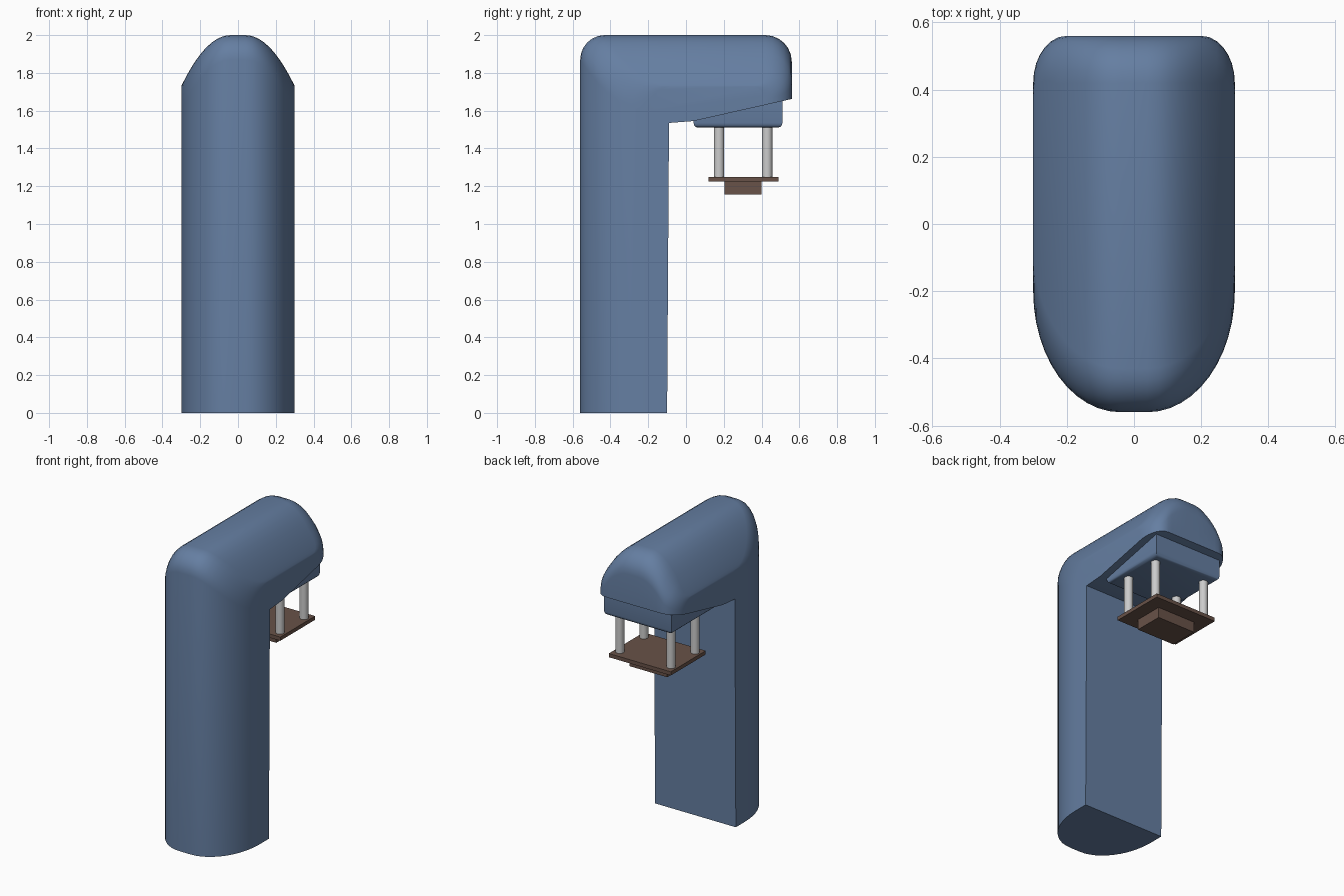
import bpy, bmesh
from math import sin, cos, pi, sqrt

if "Cube" in bpy.data.objects:
    bpy.data.objects.remove(bpy.data.objects["Cube"])


def material(name, rgb):
    m = bpy.data.materials.new(name)
    m.diffuse_color = (*rgb, 1)
    m.use_nodes = True
    m.node_tree.nodes["Principled BSDF"].inputs["Base Color"].default_value = m.diffuse_color
    return m


BLUE = material("blue_shell", (0.13, 0.21, 0.36))
BROWN = material("brown_plate", (0.14, 0.085, 0.065))


def finish(name, bm, mat=None, smooth=None):
    bmesh.ops.recalc_face_normals(bm, faces=bm.faces)
    me = bpy.data.meshes.new(name)
    bm.to_mesh(me)
    bm.free()
    ob = bpy.data.objects.new(name, me)
    bpy.context.collection.objects.link(ob)
    if mat:
        me.materials.append(mat)
    if smooth:
        bpy.ops.object.select_all(action='DESELECT')
        bpy.context.view_layer.objects.active = ob
        ob.select_set(True)
        bpy.ops.object.shade_smooth_by_angle(angle=smooth * pi / 180)
    return ob


def loft(sections):
    """Skin a row of equal-length closed (x, y, z) loops and cap the ends."""
    bm = bmesh.new()
    rows = [[bm.verts.new(p) for p in s] for s in sections]
    n = len(rows[0])
    for a, b in zip(rows, rows[1:]):
        for i in range(n):
            j = (i + 1) % n
            bm.faces.new((a[i], a[j], b[j], b[i]))
    bm.faces.new(rows[0])
    bm.faces.new(rows[-1])
    return bm


def box(name, x, y0, y1, z0, z1, mat):
    ring = [(y0, z0), (y1, z0), (y1, z1), (y0, z1)]
    return finish(name, loft([[(s * x, y, z) for y, z in ring] for s in (-1, 1)]), mat)


def under(y):
    return 1.545 + (y - 0.04) * 0.225


# Body: L-shaped side profile that shrinks towards both sides
def body_section(x):
    u = max(0, (abs(x) - 0.04) / 0.26)
    v = min(1, max(0, (abs(x) - 0.2) / 0.1))
    front = -0.56 + 0.36 * (1 - sqrt(max(0, 1 - u * u)))
    top = 2.0 - 0.27 * u * u
    back = 0.56 - 0.14 * (1 - sqrt(max(0, 1 - v * v)))
    low = under(back)
    r, rb = 0.13, min(0.14, 0.7 * (top - low))
    arc = [k * pi / 12 for k in range(7)]
    pts = [(front, 0)]
    pts += [(front + r - r * cos(a), top - r + r * sin(a)) for a in arc]
    pts += [(back - rb + rb * sin(a), top - rb + rb * cos(a)) for a in arc]
    pts += [(back, low), (0.04, 1.545), (-0.09, 1.535), (-0.1, 0)]
    return [(x, y, z) for y, z in pts]


half = [0.04 + 0.26 * sin(k * pi / 24) for k in range(13)]
stations = [-x for x in reversed(half)] + half
finish("body", loft([body_section(x) for x in stations]), BLUE, 32)

# Wedge-shaped housing under the head, rounded along its lower edge
ring = [(0.04, 1.51), (0.51, 1.51), (0.51, under(0.51) + 0.015), (0.04, under(0.04) + 0.015)]
bm = loft([[(s * 0.25, y, z) for y, z in ring] for s in (-1, 1)])
lower = [e for e in bm.edges if all(v.co.z < 1.511 for v in e.verts)]
bmesh.ops.bevel(bm, geom=lower, offset=0.025, segments=3, profile=0.5, affect='EDGES')
finish("head_housing", bm, BLUE, 32)

# Four rods carrying the plate
for i, (x, y) in enumerate([(sx * 0.19, y) for sx in (-1, 1) for y in (0.175, 0.43)]):
    ring = [(x + 0.027 * cos(k * pi / 12), y + 0.027 * sin(k * pi / 12)) for k in range(24)]
    finish(f"rod_{i + 1}", loft([[(px, py, z) for px, py in ring] for z in (1.245, 1.52)]),
           None, 40)

# Pressing plate and the block beneath it
box("plate", 0.23, 0.12, 0.49, 1.225, 1.25, BROWN)
box("plate_block", 0.14, 0.205, 0.40, 1.155, 1.226, BROWN)
